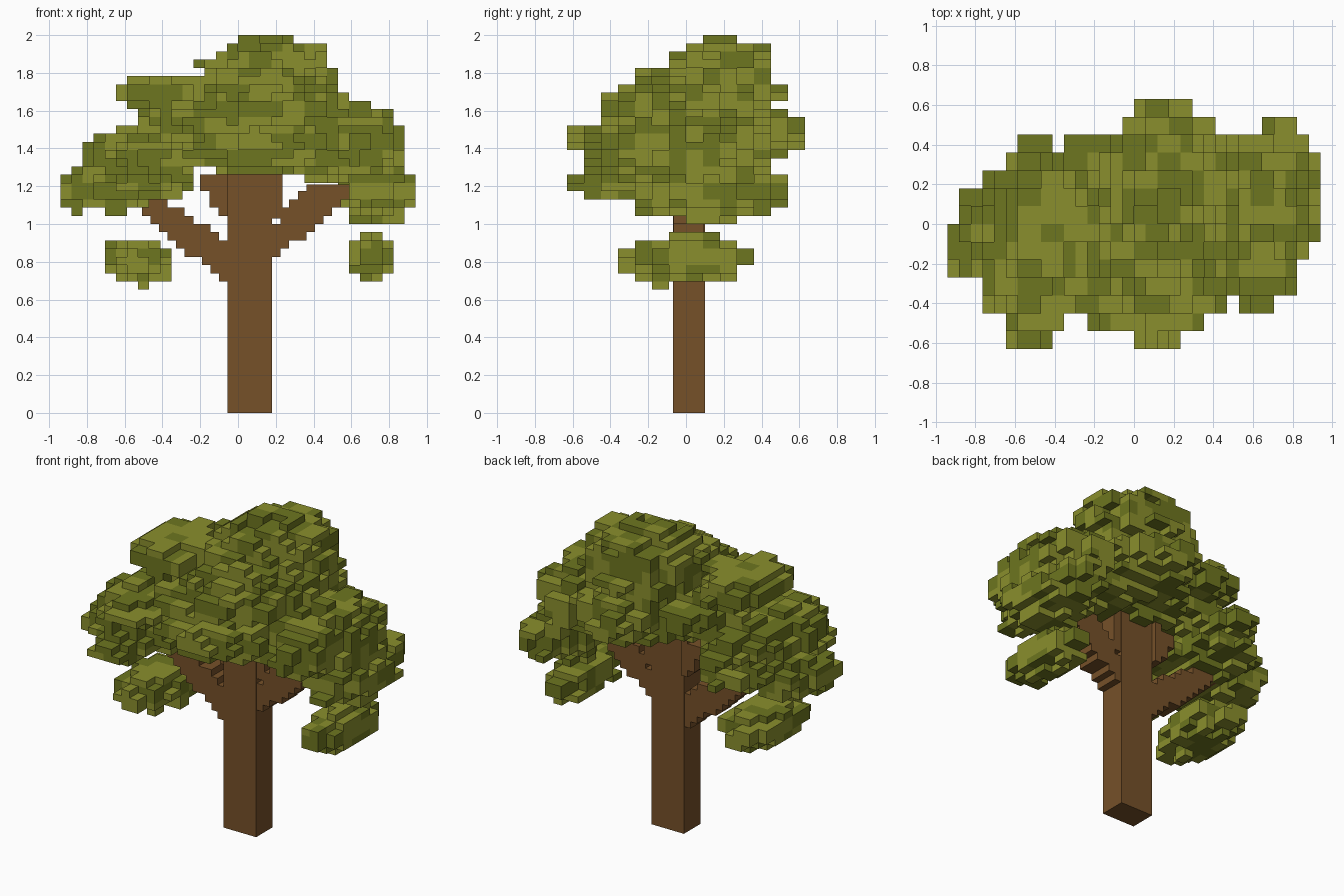
import bpy, bmesh, random
from mathutils import Vector

if "Cube" in bpy.data.objects:
    bpy.data.objects.remove(bpy.data.objects["Cube"])

random.seed(7)
DX, DY, DZ = 0.94 / 16, 0.63 / 7, 2.0 / 46   # block size of the model


def material(name, rgb):
    m = bpy.data.materials.new(name)
    m.diffuse_color = (*rgb, 1)
    m.use_nodes = True
    m.node_tree.nodes["Principled BSDF"].inputs["Base Color"].default_value = m.diffuse_color
    return m


BARK = material("bark", (0.180, 0.082, 0.022))
LEAVES = [material("leaf_dark", (0.155, 0.180, 0.014)),
          material("leaf_light", (0.255, 0.275, 0.026))]


def finish(name, bm, mats):
    me = bpy.data.meshes.new(name)
    bm.to_mesh(me)
    bm.free()
    for m in mats:
        me.materials.append(m)
    ob = bpy.data.objects.new(name, me)
    bpy.context.collection.objects.link(ob)
    return ob


def add_box(bm, lo, hi):
    lo, hi = Vector(lo), Vector(hi)
    vs = bmesh.ops.create_cube(bm, size=1)["verts"]
    bmesh.ops.scale(bm, vec=hi - lo, verts=vs)
    bmesh.ops.translate(bm, vec=(lo + hi) / 2, verts=vs)


# Trunk with a wider head
bm = bmesh.new()
add_box(bm, (-0.055, -0.07, 0), (0.18, 0.10, 1.34))
add_box(bm, (0.17, -0.065, 1.03), (0.235, 0.095, 1.34))
finish("trunk", bm, [BARK])


def branch(name, x0, x1, low, high, y0=-0.065, y1=0.095, top=9):
    """Stepped branch: one box per column between a low and a high edge."""
    bm = bmesh.new()
    n = max(1, round(abs(x1 - x0) / 0.046))
    for i in range(n):
        t = i / max(1, n - 1)
        a, b = x0 + (x1 - x0) * i / n, x0 + (x1 - x0) * (i + 1) / n
        zl = round((low[0] + (low[1] - low[0]) * t) / DZ) * DZ
        zh = min(top, round((high[0] + (high[1] - high[0]) * t) / DZ) * DZ)
        add_box(bm, (min(a, b), y0, zl), (max(a, b), y1, zh))
    finish(name, bm, [BARK])


branch("right_branch", 0.18, 0.59, (0.82, 1.12), (1.02, 1.40), top=1.21)
branch("left_branch", -0.055, -0.60, (0.68, 1.14), (0.92, 1.26), top=1.18)
branch("upper_left_branch", -0.055, -0.20, (1.03, 1.18), (1.30, 1.24), -0.04, 0.13)


def block_noise(cell, table):
    """Same random value and leaf tone for each small group of blocks."""
    i, j, k = cell
    key = ((i + k // 2) // 2, j, k // 2)
    if key not in table:
        table[key] = (random.uniform(-0.34, 0.22), random.randint(0, 1))
    return table[key]


FACES = {  # direction: corner offsets, counter-clockwise from outside
    (1, 0, 0): ((1, 0, 0), (1, 1, 0), (1, 1, 1), (1, 0, 1)),
    (-1, 0, 0): ((0, 1, 0), (0, 0, 0), (0, 0, 1), (0, 1, 1)),
    (0, 1, 0): ((1, 1, 0), (0, 1, 0), (0, 1, 1), (1, 1, 1)),
    (0, -1, 0): ((0, 0, 0), (1, 0, 0), (1, 0, 1), (0, 0, 1)),
    (0, 0, 1): ((0, 0, 1), (1, 0, 1), (1, 1, 1), (0, 1, 1)),
    (0, 0, -1): ((0, 1, 0), (1, 1, 0), (1, 0, 0), (0, 0, 0)),
}


def foliage(name, blobs):
    """Blocks filling a union of rough ellipsoids (centre, radii)."""
    table, cells = {}, {}
    for i in range(-16, 16):
        for j in range(-7, 7):
            for k in range(14, 46):
                p = ((i + .5) * DX, (j + .5) * DY, (k + .5) * DZ)
                d = min(sum(((p[a] - c[a]) / r[a]) ** 2 for a in range(3))
                        for c, r in blobs)
                rough, tone = block_noise((i, j, k), table)
                if d < 1 + rough:
                    cells[i, j, k] = tone
    bm = bmesh.new()
    for (i, j, k), tone in cells.items():
        for (u, v, w), corners in FACES.items():
            if (i + u, j + v, k + w) in cells:
                continue
            quad = [bm.verts.new(((i + a) * DX, (j + b) * DY, (k + c) * DZ))
                    for a, b, c in corners]
            bm.faces.new(quad).material_index = tone
    finish(name, bm, LEAVES)


# Umbrella-shaped crown, sloping to the front and steep at the back
foliage("crown", [
    ((0.16, 0.20, 1.77), (0.37, 0.29, 0.24)),
    ((0.14, 0.02, 1.62), (0.42, 0.43, 0.22)),
    ((0.10, -0.08, 1.43), (0.43, 0.52, 0.16)),
    ((0.20, 0.24, 1.47), (0.33, 0.38, 0.17)),
    ((0.40, 0.06, 1.36), (0.25, 0.40, 0.13)),
    ((-0.70, -0.07, 1.18), (0.26, 0.32, 0.13)),
    ((-0.52, -0.10, 1.22), (0.27, 0.50, 0.11)),
    ((-0.50, -0.08, 1.37), (0.29, 0.48, 0.14)),
    ((-0.42, 0.00, 1.69), (0.24, 0.34, 0.11)),
    ((-0.22, 0.03, 1.54), (0.28, 0.42, 0.11)),
    ((0.74, 0.13, 1.17), (0.21, 0.37, 0.17)),
    ((0.64, 0.03, 1.41), (0.25, 0.45, 0.22)),
])

# Two low hanging clumps
foliage("low_left_clump", [((-0.54, -0.05, 0.805), (0.19, 0.33, 0.13))])
foliage("low_right_clump", [((0.71, 0.04, 0.825), (0.13, 0.33, 0.12))])
